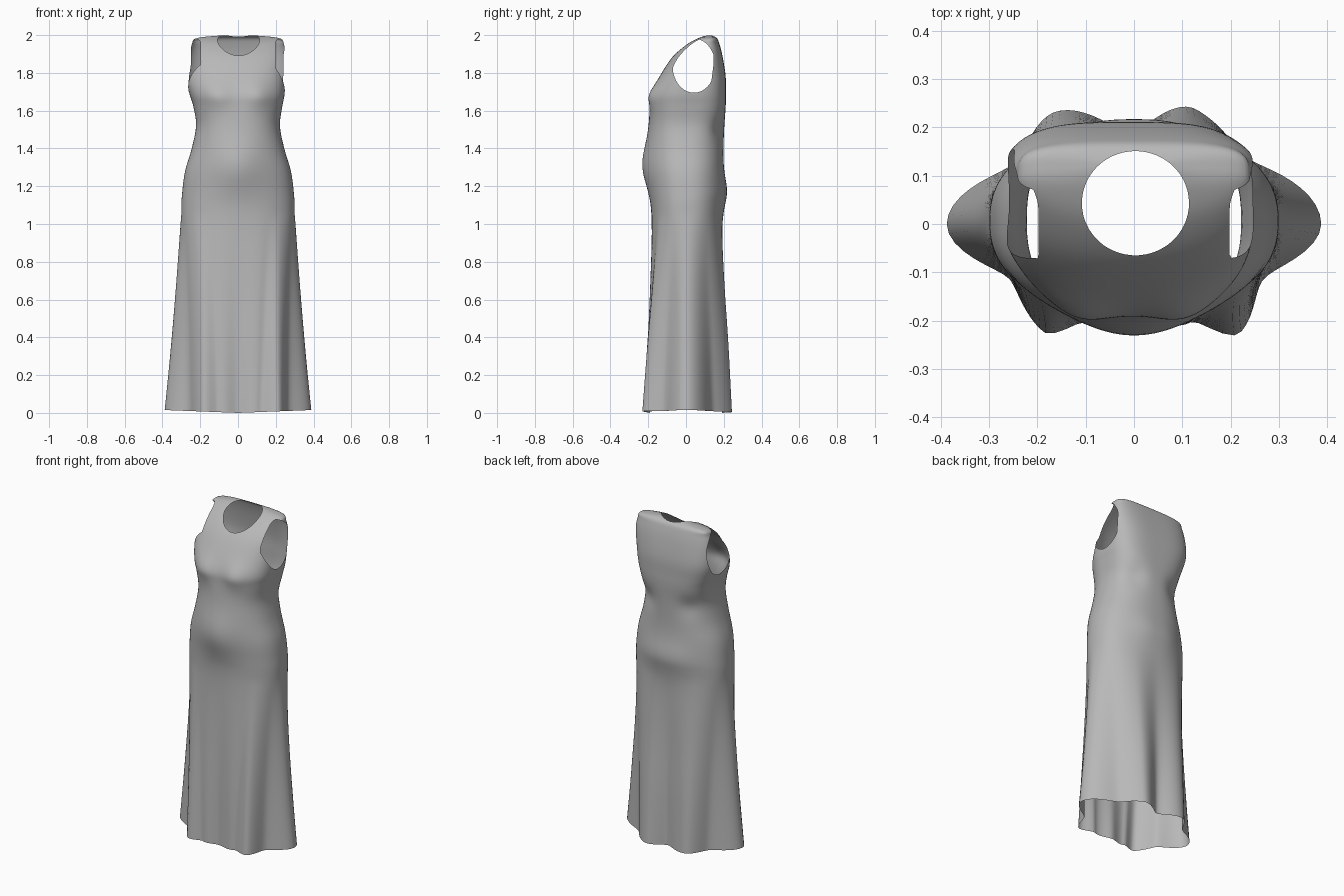
import bpy, bmesh, math
from mathutils import Vector

cube = bpy.data.objects.get("Cube")
if cube:
    bpy.data.objects.remove(cube, do_unlink=True)

SEGMENTS, STEPS = 120, 5

# Body rows: height, half width, front y, back y
ROWS = [Vector(r) for r in (
    (0, .285, -.2, .2), (.3, .285, -.195, .2), (.6, .29, -.185, .19),
    (.9, .297, -.18, .19), (1.08, .3, -.183, .195), (1.17, .295, -.188, .2),
    (1.28, .28, -.195, .198), (1.4, .245, -.197, .198), (1.52, .222, -.195, .203),
    (1.62, .235, -.19, .21), (1.69, .252, -.182, .211), (1.78, .265, -.14, .21),
    (1.88, .265, -.075, .195), (1.95, .245, 0, .178), (1.985, .215, .065, .162),
    (2, .06, .11, .13))]

# Hem folds: angle in degrees, radius
HEM = ((0, .388), (35, .265), (62, .27), (92, .19), (129, .287), (150, .275),
       (180, .388), (206, .28), (230, .292), (244, .228), (270, .19),
       (300, .235), (314, .315), (335, .29), (360, .388))

# Soft bumps: x, z, spread, push outward, side (-1 front, 1 back)
BUMPS = ((.11, 1.68, .07, .02, -1), (-.11, 1.68, .07, .02, -1),
         (0, 1.31, .14, .035, -1),
         (.14, 1.5, .06, -.015, 1), (-.14, 1.5, .06, -.015, 1),
         (.07, 1.17, .1, .014, 1), (-.07, 1.17, .1, .014, 1))


def smooth(t):
    t = min(max(t, 0), 1)
    return t * t * (3 - 2 * t)


def catmull(a, b, c, d, t):
    return (b * 2 + (c - a) * t + (a * 2 - b * 5 + c * 4 - d) * t ** 2
            + (b * 3 - a - c * 3 + d) * t ** 3) / 2


def hem_radius(angle):
    deg = math.degrees(angle) % 360
    for (a0, r0), (a1, r1) in zip(HEM, HEM[1:]):
        if a0 <= deg <= a1:
            return r0 + (r1 - r0) * smooth((deg - a0) / (a1 - a0))


def surface_point(row, angle):
    z, half, front, back = row
    c, s = math.cos(angle), math.sin(angle)
    # the upper back is squarer than the chest
    n = 2.3 + (1.1 if s > 0 else .2) * smooth((z - 1.4) / .35)
    scale = (abs(c) ** n + abs(s) ** n) ** (-1 / n)
    x = half * c * scale
    y = (front + back) / 2 + (back - front) / 2 * s * scale
    # blend into the folded skirt
    fold = min(max((1.05 - z) / 1.05, 0), 1) ** .95
    r = hem_radius(angle)
    x += (r * c - x) * fold
    y += (r * s - y) * fold
    for bx, bz, spread, push, side in BUMPS:
        if s * side > 0:
            d2 = ((x - bx) ** 2 + (z - bz) ** 2) / spread ** 2
            y += side * push * math.exp(-d2) * min(1, abs(s) * 2)
    x -= .012 * math.exp(-((z - 1.78) / .1) ** 2)
    z += .015 * abs(x) / .385 * max(0, 1 - z * 5)
    return Vector((x, y, z))


def neck(p):
    if p.z < 1.8:
        return 1
    return math.hypot((p.x - .003) / .111, (p.y - .043) / .108) - 1


def armhole(p):
    oval = math.hypot((p.y - .042) / .113, (p.z - 1.838) / .143) - 1
    strap = .198 + .045 * smooth((p.y - .03) / .13)
    return max(oval, (strap - abs(p.x)) * 8)


def cut_opening(bm, inside):
    """Remove the region where the function is negative, with a clean edge."""
    rim = []
    for e in list(bm.edges):
        a, b = e.verts
        if (inside(a.co) < 0) == (inside(b.co) < 0):
            continue
        lo, hi, sign = 0, 1, inside(a.co) < 0
        for _ in range(20):
            mid = (lo + hi) / 2
            if (inside(a.co.lerp(b.co, mid)) < 0) == sign:
                lo = mid
            else:
                hi = mid
        rim.append(bmesh.utils.edge_split(e, a, min(max(lo, .001), .999))[1])
    bmesh.ops.connect_verts(bm, verts=rim)
    gone = [f for f in bm.faces if inside(f.calc_center_median()) < 0]
    bmesh.ops.delete(bm, geom=gone, context='FACES')


# Loft the dress from hem to shoulders
samples = []
for i in range(len(ROWS) - 1):
    p = [ROWS[min(max(i + k, 0), len(ROWS) - 1)] for k in (-1, 0, 1, 2)]
    samples += [catmull(*p, k / STEPS) for k in range(STEPS)]
samples.append(ROWS[-1])

bm = bmesh.new()
rings = [[bm.verts.new(surface_point(row, math.tau * k / SEGMENTS))
          for k in range(SEGMENTS)] for row in samples]
for low, high in zip(rings, rings[1:]):
    for k in range(SEGMENTS):
        j = (k + 1) % SEGMENTS
        bm.faces.new((low[k], low[j], high[j], high[k]))

# Neckline and armholes
cut_opening(bm, neck)
cut_opening(bm, armhole)
bmesh.ops.remove_doubles(bm, verts=bm.verts, dist=.0005)
for f in bm.faces:
    f.smooth = True

mesh = bpy.data.meshes.new("dress")
bm.to_mesh(mesh)
bm.free()
dress = bpy.data.objects.new("dress", mesh)
bpy.context.collection.objects.link(dress)

# Plain grey cloth
cloth = bpy.data.materials.new("grey_cloth")
cloth.use_nodes = True
cloth.diffuse_color = (.48, .48, .48, 1)
cloth.node_tree.nodes["Principled BSDF"].inputs["Base Color"].default_value = (.48, .48, .48, 1)
mesh.materials.append(cloth)
